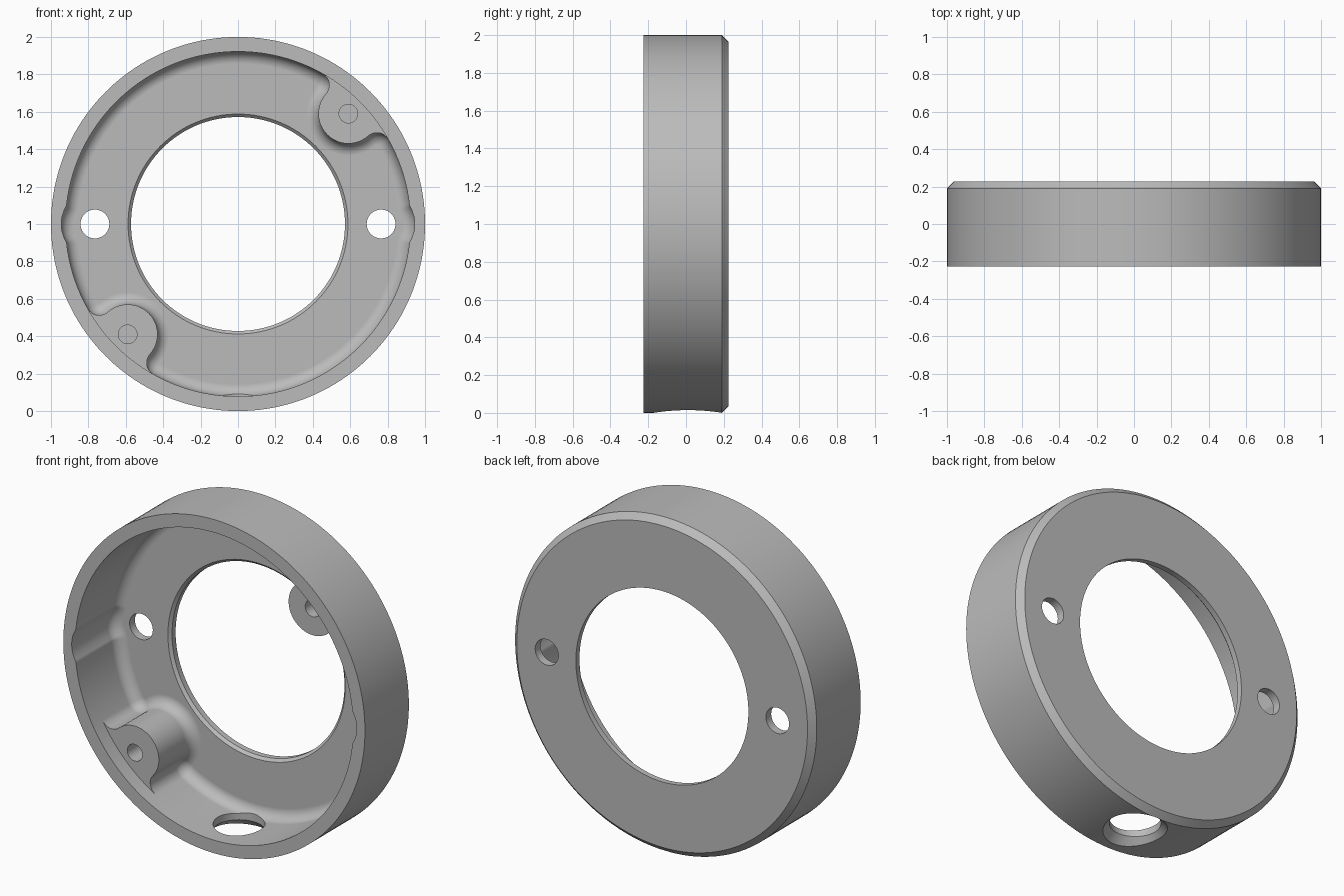
import bpy, bmesh
from math import sin, cos, pi, radians, degrees, acos, atan2, hypot
from mathutils import Matrix, Vector

cube = bpy.data.objects.get("Cube")
if cube:
    bpy.data.objects.remove(cube, do_unlink=True)

# Main dimensions (the ring's axis runs along y)
FRONT, BACK, FLOOR, BOSS_TOP = -0.226, 0.226, 0.176, -0.135
WALL, NOTCH, BLEND, BOSS, NECK, FILLET = 0.922, 0.18, 0.05, 0.16, 0.07, 0.065
HOLE_X, BOSS_XZ = 0.765, 0.59

metal = bpy.data.materials.new("plain grey")
metal.use_nodes = True
grey = (0.5, 0.5, 0.5, 1)
metal.diffuse_color = grey
metal.node_tree.nodes["Principled BSDF"].inputs["Base Color"].default_value = grey


def make_object(name, bm):
    bmesh.ops.recalc_face_normals(bm, faces=bm.faces)
    mesh = bpy.data.meshes.new(name)
    bm.to_mesh(mesh)
    bm.free()
    mesh.materials.append(metal)
    obj = bpy.data.objects.new(name, mesh)
    bpy.context.collection.objects.link(obj)
    return obj


def bridge(bm, a, b):
    n = len(a)
    for i in range(n):
        quad = [a[i], a[(i + 1) % n], b[(i + 1) % n], b[i]]
        quad = list(dict.fromkeys(quad))
        if len(quad) > 2:
            bm.faces.new(quad)


def turned(name, profile, segments, matrix):
    """Solid of revolution from (radius, height) pairs, height along local z."""
    bm = bmesh.new()
    rings = [[bm.verts.new(matrix @ Vector((r * cos(2 * pi * i / segments), r * sin(2 * pi * i / segments), h)))
              for i in range(segments)] for r, h in profile]
    for a, b in zip(rings, rings[1:]):
        bridge(bm, a, b)
    bm.faces.new(rings[0])
    bm.faces.new(rings[-1])
    return make_object(name, bm)


def along_y(x=0, z=1):
    return Matrix.Translation((x, 0, z)) @ Matrix.Rotation(-pi / 2, 4, 'X')


def corner_angle(a, b, opposite):
    return degrees(acos((a * a + b * b - opposite * opposite) / (2 * a * b)))


def polar(r, deg):
    return r * cos(radians(deg)), r * sin(radians(deg))


def heading(a, b):
    return degrees(atan2(b[1] - a[1], b[0] - a[0]))


# Half of the pocket outline as tangent arcs: centre, radius, side, start, end, in boss
notch_c, boss_c = (HOLE_X, 0), (BOSS_XZ, BOSS_XZ)
t_blend = corner_angle(WALL + BLEND, HOLE_X, NOTCH + BLEND)
t_neck = corner_angle(WALL - NECK, hypot(*boss_c), BOSS + NECK)
blend_c = polar(WALL + BLEND, t_blend)
blend_m = (-blend_c[0], blend_c[1])
neck_a, neck_b = polar(WALL - NECK, 45 - t_neck), polar(WALL - NECK, 45 + t_neck)
h = heading(notch_c, blend_c)
origin = (0, 0)
ARCS = [
    (notch_c, NOTCH, 1, -h, h, False),
    (blend_c, BLEND, -1, 180 + h, 180 + t_blend, False),
    (origin, WALL, 1, t_blend, 45 - t_neck, False),
    (neck_a, NECK, 1, 45 - t_neck, heading(neck_a, boss_c), True),
    (boss_c, BOSS, -1, heading(boss_c, neck_a) + 360, heading(boss_c, neck_b), True),
    (neck_b, NECK, 1, heading(neck_b, boss_c), 45 + t_neck, True),
    (origin, WALL, 1, 45 + t_neck, 180 - t_blend, False),
    (blend_m, BLEND, -1, 360 - t_blend, 360 - h, False),
]


def outline(inset):
    """Pocket outline moved inward; returns points and boss flags."""
    pts, flags = [], []
    for turn in (1, -1):
        for c, r, side, a0, a1, boss in ARCS:
            n = max(6, int(abs(a1 - a0) / (2.5 if r > 0.5 else 7)))
            for i in range(n):
                px, pz = polar(r - side * inset, a0 + (a1 - a0) * i / n)
                pts.append((turn * (c[0] + px), turn * (c[1] + pz)))
                flags.append(boss)
    return pts, flags


# Pocket cutter: open wall above the bosses, boss tops, then walls rounding into the floor
def pocket_cutter():
    bm = bmesh.new()

    def ring(pts, y):
        return [bm.verts.new((x, y, 1 + z)) for x, z in pts]

    low_pts, flags = outline(0)
    spans, i = [], 0
    while i < len(flags):
        if flags[i]:
            j = i
            while flags[j]:
                j += 1
            spans.append((i, j))
            i = j
        i += 1
    high_pts = list(low_pts)
    for i, j in spans:
        a0, a1 = (heading(origin, low_pts[k]) for k in (i, j))
        for k in range(i + 1, j):
            high_pts[k] = polar(WALL, a0 + (a1 - a0) * (k - i) / (j - i))

    mouth = ring(high_pts, FRONT - 0.1)
    low = ring(low_pts, BOSS_TOP)
    high = list(low)
    for i, j in spans:
        for k in range(i + 1, j):
            high[k] = bm.verts.new((high_pts[k][0], BOSS_TOP, 1 + high_pts[k][1]))
        bm.faces.new(low[i:j + 1] + high[i + 1:j][::-1])
    bm.faces.new(mouth)
    bridge(bm, mouth, high)
    steps = 8
    for s in range(steps + 1):
        a = pi / 2 * s / steps
        nxt = ring(outline(FILLET * (1 - cos(a)))[0], FLOOR - FILLET * (1 - sin(a)))
        bridge(bm, low, nxt)
        low = nxt
    bm.faces.new(low)
    return make_object("pocket_cutter", bm)


# Outer body with a chamfered back edge
body = turned("ring_housing", [(1, FRONT), (1, 0.19), (0.964, BACK)], 160, along_y())

cutters = [pocket_cutter()]
# Central bore with a small bevel on its inner edge
cutters.append(turned("bore_cutter", [(0.588, 0), (0.588, FLOOR), (0.572, FLOOR + 0.016), (0.572, 0.4)],
                      128, along_y()))
for s in (1, -1):
    # Through holes beside the bore, and blind screw holes in the bosses
    cutters.append(turned("through_hole_cutter", [(0.077, 0), (0.077, 0.4)], 40, along_y(s * HOLE_X)))
    cutters.append(turned("screw_hole_cutter", [(0.05, -0.3), (0.05, 0.1)], 32,
                          along_y(s * BOSS_XZ, 1 + s * BOSS_XZ)))
# Countersunk cable hole through the bottom wall
cutters.append(turned("cable_hole_cutter", [(0.22, -0.04), (0.179, 0.005), (0.141, 0.045), (0.141, 0.3)], 64,
                      Matrix.Translation((0, 0.01, 0))))

bpy.ops.object.select_all(action='DESELECT')
bpy.context.view_layer.objects.active = body
body.select_set(True)
for cutter in cutters:
    mod = body.modifiers.new("cut", 'BOOLEAN')
    mod.operation, mod.solver, mod.object = 'DIFFERENCE', 'EXACT', cutter
    bpy.ops.object.modifier_apply(modifier=mod.name)
    bpy.data.objects.remove(cutter, do_unlink=True)

# Smooth curved walls, crisp machined edges
bpy.ops.object.shade_smooth_by_angle(angle=radians(25))
weighted = body.modifiers.new("even_shading", 'WEIGHTED_NORMAL')
weighted.keep_sharp = True
